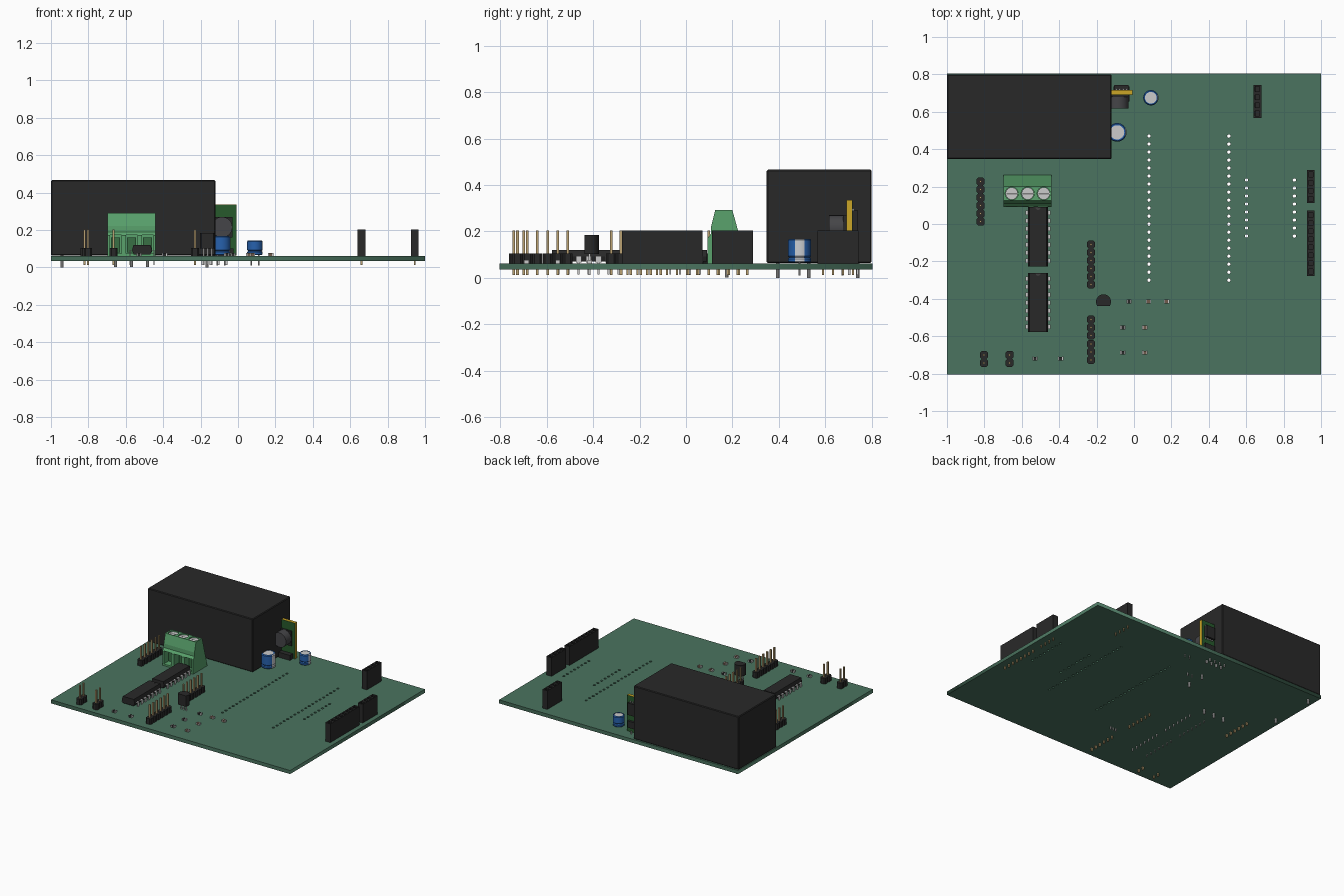
import bpy, bmesh
from math import pi, sin, cos
from mathutils import Matrix, Vector

if "Cube" in bpy.data.objects:
    bpy.data.objects.remove(bpy.data.objects["Cube"])

P = 0.0428            # pin pitch
ZB, ZT = 0.035, 0.062  # board bottom and top
BLACK, SILVER, BRASS = (.022, .022, .022), (.55, .55, .53), (.5, .36, .17)
GREEN, BLUE = (.1, .36, .15), (.02, .12, .42)
mats = {}

def paint(ob, col):
    if col not in mats:
        mats[col] = bpy.data.materials.new("paint_%d" % len(mats))
        mats[col].diffuse_color = (*col, 1)
    ob.data.materials.clear()
    ob.data.materials.append(mats[col])

def done(name, bm, col, smooth=False):
    bmesh.ops.recalc_face_normals(bm, faces=bm.faces[:])
    me = bpy.data.meshes.new(name)
    bm.to_mesh(me)
    bm.free()
    ob = bpy.data.objects.new(name, me)
    bpy.context.collection.objects.link(ob)
    paint(ob, col)
    if smooth:
        bpy.ops.object.select_all(action='DESELECT')
        ob.select_set(True)
        bpy.context.view_layer.objects.active = ob
        bpy.ops.object.shade_smooth_by_angle(angle=0.6)
    return ob

def box(bm, x0, x1, y0, y1, z0, z1):
    m = Matrix.Translation(((x0+x1)/2, (y0+y1)/2, (z0+z1)/2)) @ Matrix.Diagonal((x1-x0, y1-y0, z1-z0, 1))
    return bmesh.ops.create_cube(bm, size=1, matrix=m)["verts"]

def pin(bm, x, y, z0, z1, w=.011):
    box(bm, x-w/2, x+w/2, y-w/2, y+w/2, z0, z1)

def prism(bm, pts, axis, a, b):
    """Extrude a 2D outline along an axis from a to b."""
    put = {'X': lambda p: (a, *p), 'Y': lambda p: (p[0], a, p[1]), 'Z': lambda p: (*p, a)}[axis]
    f = bm.faces.new([bm.verts.new(put(p)) for p in pts])
    ext = bmesh.ops.extrude_face_region(bm, geom=[f])["geom"]
    d = Vector([(b-a) * (axis == k) for k in 'XYZ'])
    bmesh.ops.translate(bm, vec=d, verts=[v for v in ext if isinstance(v, bmesh.types.BMVert)])

def ring(x, y, r, n=24, a0=0.0, a1=2*pi):
    full = a1 - a0 > 6.28
    return [(x + r*cos(a0+(a1-a0)*i/(n if full else n-1)), y + r*sin(a0+(a1-a0)*i/(n if full else n-1))) for i in range(n)]

def lathe(bm, x, y, prof, a0=0.0, ang=2*pi, n=32):
    vs = [bm.verts.new((x + r*cos(a0), y + r*sin(a0), z)) for r, z in prof]
    es = [bm.edges.new(p) for p in zip(vs, vs[1:])]
    bmesh.ops.spin(bm, geom=vs+es, cent=(x, y, 0), axis=(0, 0, 1), angle=ang, steps=n)
    bmesh.ops.remove_doubles(bm, verts=bm.verts[:], dist=1e-5)

# circuit board with rows of open holes
cu = bpy.data.curves.new("board_outline", 'CURVE')
cu.dimensions, cu.fill_mode, cu.extrude = '2D', 'BOTH', (ZT-ZB)/2
loops = [[(-1, -.805), (1, -.805), (1, .805), (-1, .805)]]
for x, y, n in [(.08, .47, 19), (.507, .47, 19), (.602, .235, 8), (.857, .235, 8)]:
    loops += [ring(x, y-i*P, .009, 12) for i in range(n)]
for lp in loops:
    s = cu.splines.new('POLY')
    s.points.add(len(lp)-1)
    for pt, c in zip(s.points, lp):
        pt.co = (*c, 0, 1)
    s.use_cyclic_u = True
tmp = bpy.data.objects.new("outline", cu)
bpy.context.collection.objects.link(tmp)
me = bpy.data.meshes.new_from_object(tmp.evaluated_get(bpy.context.evaluated_depsgraph_get()))
bpy.data.objects.remove(tmp)
board = bpy.data.objects.new("circuit_board", me)
board.location.z = (ZB+ZT)/2
bpy.context.collection.objects.link(board)
paint(board, (.07, .175, .115))

# power supply block
bm = bmesh.new()
box(bm, -1, -.12, .348, .8, .064, .466)
bmesh.ops.bevel(bm, geom=bm.edges[:], offset=.005, segments=1, affect='EDGES')
done("power_supply", bm, BLACK)
bm = bmesh.new()
for x, y in [(-.94, .74), (-.94, .395), (-.165, .395), (-.165, .53)]:
    prism(bm, ring(x, y, .008, 10), 'Z', 0, .07)
done("power_supply_pins", bm, SILVER)

# pin headers: x, top y, count
base, pins = bmesh.new(), bmesh.new()
for x, y0, n in [(-.82, .227, 6), (-.23, -.109, 6), (-.23, -.51, 3), (-.23, -.641, 3), (-.802, -.7, 2), (-.665, -.7, 2)]:
    for i in range(n):
        y, h, c = y0-i*P, P/2, P/2-.009
        prism(base, [(x-h, y-c), (x-c, y-h), (x+c, y-h), (x+h, y-c), (x+h, y+c), (x+c, y+h), (x-c, y+h), (x-h, y+c)], 'Z', ZT, .105)
        pin(pins, x, y, .012, .203)
done("pin_header_bases", base, BLACK)
done("pin_header_pins", pins, BRASS)

# socket headers with open square contacts
sock, pins = bmesh.new(), bmesh.new()
for x, y0, n in [(.945, .264, 4), (.945, .047, 8), (.66, .72, 4)]:
    for i in range(n):
        y, e = y0-i*P, .003
        a = y-P/2-(e if i == n-1 else 0)
        b = y+P/2+(e if i == 0 else 0)
        vs = box(sock, x-.021, x+.021, a, b, ZT, .203)
        top = [f for f in {f for v in vs for f in v.link_faces} if f.calc_center_median().z > .2]
        bmesh.ops.inset_individual(sock, faces=top, thickness=.013)
        bmesh.ops.inset_individual(sock, faces=top, thickness=.001, depth=-.08)
        pin(pins, x, y, .012, ZT+.01, .009)
done("socket_headers", sock, BLACK)
done("socket_pins", pins, BRASS)

# dual in-line chips
body, legs, marks = bmesh.new(), bmesh.new(), bmesh.new()
cx = -.513
for cy in (-.068, -.42):
    prism(body, [(cx-.045, .07), (cx+.045, .07), (cx+.053, .092), (cx+.046, .12), (cx-.046, .12), (cx-.053, .092)], 'Y', cy-.158, cy+.158)
    prism(marks, ring(cx, cy+.156, .013, 12, pi, 2*pi), 'Z', .119, .1205)
    for i in range(-3, 4):
        y = cy+i*P
        for s in (-1, 1):
            xa, xb = sorted((cx+s*.05, cx+s*.066))
            box(legs, xa, xb, y-.012, y+.012, .089, .094)
            xa = cx+s*.064
            box(legs, xa-.002, xa+.002, y-.012, y+.012, .066, .094)
            box(legs, xa-.002, xa+.002, y-.004, y+.004, .014, .066)
done("chip_bodies", body, BLACK)
done("chip_notches", marks, (.05, .05, .05))
done("chip_legs", legs, SILVER)

# screw terminal block
bm, cut = bmesh.new(), bmesh.new()
prism(bm, [(.092, ZT), (.263, ZT), (.2, .292), (.126, .292), (.108, .22), (.108, .19), (.092, .17)], 'X', -.697, -.44)
block = done("terminal_block", bm, GREEN)
screws, slots, clamps, pins = (bmesh.new() for _ in range(4))
for i in range(3):
    x, y = -.5685+(i-1)*.0856, .163
    box(cut, x-.031, x+.031, .05, .155, .075, .172)
    prism(cut, ring(x, y, .035), 'Z', .27, .32)
    prism(screws, ring(x, y, .033), 'Z', .265, .284)
    box(slots, x-.028, x+.028, y-.004, y+.004, .28, .2845)
    box(clamps, x-.024, x+.024, .14, .156, .08, .16)
    prism(pins, ring(x, .175, .008, 10), 'Z', .002, ZT+.01)
cutter = done("terminal_cutter", cut, GREEN)
cutter.hide_render = True
mod = block.modifiers.new("openings", 'BOOLEAN')
mod.operation, mod.solver, mod.object = 'DIFFERENCE', 'EXACT', cutter
bpy.context.view_layer.objects.active = block
bpy.ops.object.modifier_apply(modifier="openings")
bpy.data.objects.remove(cutter)
done("terminal_screws", screws, SILVER, True)
done("terminal_screw_slots", slots, (.2, .2, .2))
done("terminal_clamps", clamps, (.04, .16, .06))
done("terminal_pins", pins, SILVER)

# electrolytic capacitors: sleeve, silver top, pale stripe, leads
for k, (x, y, r, h) in enumerate([(.09, .675, .041, .145), (-.09, .49, .05, .168)]):
    prof = [(0, .066), (r-.004, .066), (r, .07), (r, .082), (r-.005, .088), (r, .094), (r, h-.006), (r-.005, h), (r*.76, h), (r*.76, h-.003)]
    bm = bmesh.new()
    lathe(bm, x, y, prof)
    done("capacitor_sleeve_%d" % k, bm, BLUE, True)
    bm = bmesh.new()
    prism(bm, ring(x, y, r*.77, 32), 'Z', h-.006, h-.002)
    done("capacitor_top_%d" % k, bm, SILVER)
    bm = bmesh.new()
    lathe(bm, x, y, [(p+.0008, z) for p, z in prof[1:8]], -.42, .84, 8)
    done("capacitor_stripe_%d" % k, bm, (.6, .62, .65), True)
    bm = bmesh.new()
    for s in (-1, 1):
        prism(bm, ring(x+s*.02, y, .004, 8), 'Z', .01, .07)
    done("capacitor_leads_%d" % k, bm, SILVER)

# upright converter module beside the power supply
bm = bmesh.new()
box(bm, -.235, -.008, .692, .716, .064, .335)
done("module_core", bm, (.6, .38, .02))
bm = bmesh.new()
for y in (.691, .716):
    box(bm, -.234, -.009, y, y+.001, .065, .334)
done("module_faces", bm, (.02, .1, .025))
bm = bmesh.new()
prism(bm, ring(-.085, .215, .055, 28), 'Y', .617, .68)
done("module_inductor", bm, (.06, .06, .065), True)
bm = bmesh.new()
box(bm, -.14, -.03, .678, .692, .16, .27)
box(bm, -.105, -.03, .717, .742, .2, .29)
box(bm, -.11, -.025, .717, .735, .1, .15)
box(bm, -.215, -.025, .655, .691, ZT, .1)
done("module_chips", bm, BLACK)
bm = bmesh.new()
for i in range(4):
    for z in (.192, .291):
        box(bm, -.1+i*.019, -.092+i*.019, .717, .725, z, z+.008)
    pin(bm, -.189+i*P, .704, .012, ZT+.01)
    pin(bm, -.189+i*P, .74, .012, .085, .008)
done("module_pins", bm, SILVER)

# transistor
bm = bmesh.new()
prism(bm, ring(-.163, -.416, .04, 22, -.6, pi+.6), 'Z', .102, .184)
done("transistor_body", bm, BLACK, True)
bm = bmesh.new()
for i in (-1, 0, 1):
    pin(bm, -.163+i*.0214, -.416, .012, .104, .008)
done("transistor_legs", bm, SILVER)

# surface mount parts: dark resistors and brown capacitors with metal ends
res, cer, ends = bmesh.new(), bmesh.new(), bmesh.new()
for x, y, brown in [(-.027, -.415, 0), (.077, -.415, 1), (.175, -.415, 1), (-.06, -.553, 0), (.058, -.553, 1),
                    (-.06, -.688, 0), (.058, -.688, 1), (-.53, -.72, 0), (-.392, -.72, 0)]:
    box(cer if brown else res, x-.009, x+.009, y-.01, y+.01, ZT, .076)
    for s in (-1, 1):
        box(ends, x+s*.011-.003, x+s*.011+.003, y-.0105, y+.0105, ZT, .077)
done("chip_resistors", res, BLACK)
done("chip_capacitors", cer, (.16, .1, .07))
done("chip_part_ends", ends, SILVER)

for m in bpy.data.materials:
    if m.users and not m.is_grease_pencil:
        m.use_nodes = True
        m.node_tree.nodes["Principled BSDF"].inputs["Base Color"].default_value = m.diffuse_color
